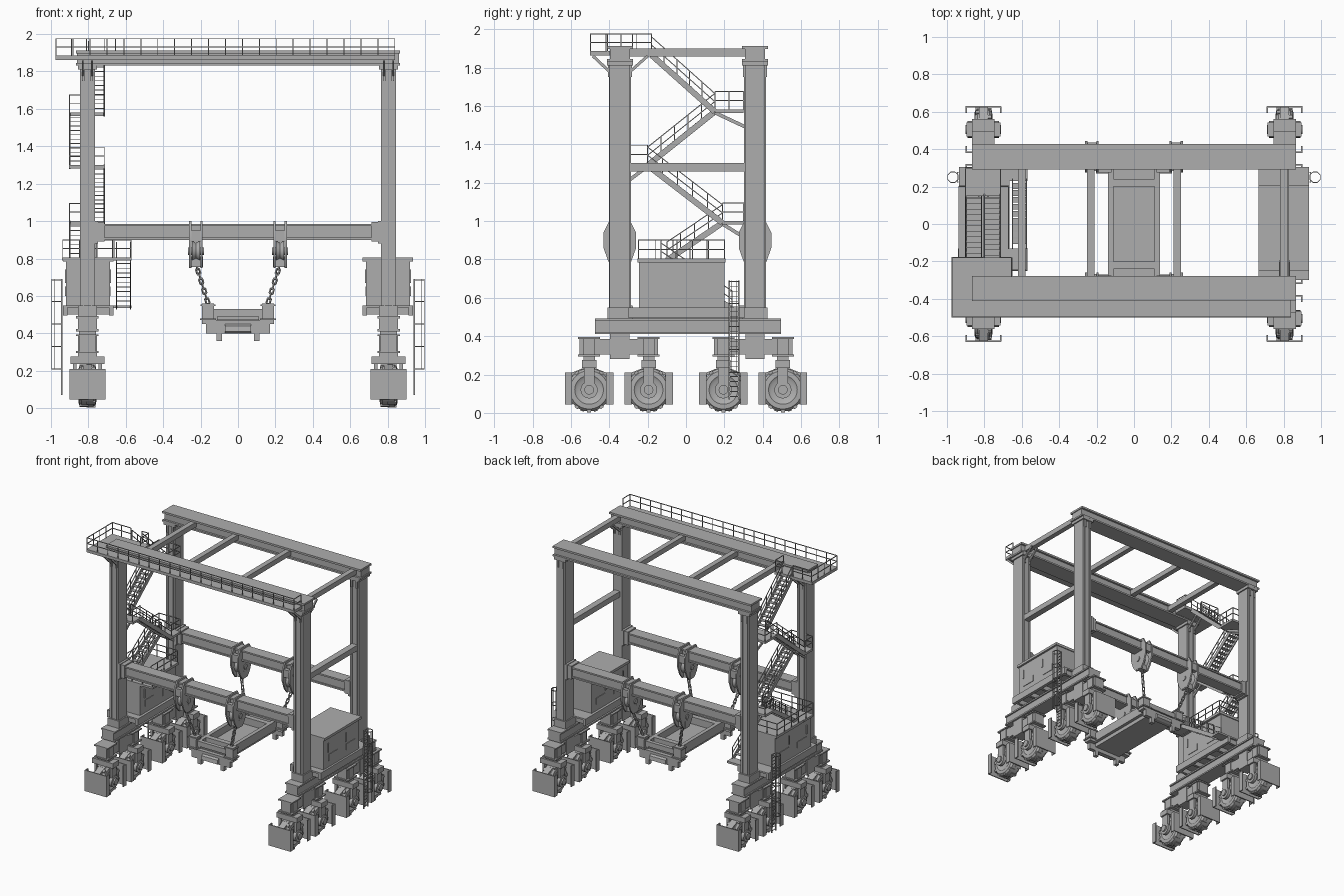
import bpy, bmesh, math
from mathutils import Vector as V

if "Cube" in bpy.data.objects:
    bpy.data.objects.remove(bpy.data.objects["Cube"], do_unlink=True)

steel = bpy.data.materials.new("plain grey steel")
steel.use_nodes = True
GREY = (0.42, 0.42, 0.42, 1)
steel.diffuse_color = GREY
steel.node_tree.nodes["Principled BSDF"].inputs["Base Color"].default_value = GREY


class Part:
    """Collects simple solids into one named object."""
    def __init__(self, name):
        self.name, self.bm = name, bmesh.new()

    def obox(self, c, u, v, w):
        vs = [self.bm.verts.new(c + u * i + v * j + w * k)
              for i in (-1, 1) for j in (-1, 1) for k in (-1, 1)]
        for f in ("0132", "4576", "0451", "2376", "0264", "1375"):
            self.bm.faces.new([vs[int(i)] for i in f])

    def box(self, x0, x1, y0, y1, z0, z1):
        lo, hi = V((x0, y0, z0)), V((x1, y1, z1))
        h = (hi - lo) / 2
        self.obox((lo + hi) / 2, V((h.x, 0, 0)), V((0, h.y, 0)), V((0, 0, h.z)))

    def cbox(self, x, y, z0, z1, wx, wy):
        self.box(x - wx / 2, x + wx / 2, y - wy / 2, y + wy / 2, z0, z1)

    def beam(self, a, b, w=0.006, h=0.006):
        a, b = V(a), V(b)
        d = (b - a).normalized()
        u = d.cross(V((0, 0, 1)))
        u = u.normalized() if u.length > 0.01 else V((1, 0, 0))
        self.obox((a + b) / 2, (b - a) / 2, u * w / 2, u.cross(d) * h / 2)

    def lathe_x(self, c, prof, n=24):
        rings = []
        for x, r in prof:
            rings.append([self.bm.verts.new((c[0] + x, c[1] + r * math.cos(t), c[2] + r * math.sin(t)))
                          for t in (math.tau * i / n for i in range(n))])
        for p, q in zip(rings, rings[1:]):
            for i in range(n):
                j = (i + 1) % n
                self.bm.faces.new((p[i], p[j], q[j], q[i]))
        self.bm.faces.new(rings[0])
        self.bm.faces.new(rings[-1])

    def prism_x(self, x0, x1, pts):
        a, b = [[self.bm.verts.new((x, y, z)) for y, z in pts] for x in (x0, x1)]
        self.bm.faces.new(a)
        self.bm.faces.new(b)
        for i in range(len(pts)):
            j = (i + 1) % len(pts)
            self.bm.faces.new((a[i], a[j], b[j], b[i]))

    def railing(self, pts, h=0.09, gap=0.09):
        for a, b in zip(pts, pts[1:]):
            a, b = V(a), V(b)
            n = max(1, round((b - a).length / gap))
            for i in range(n + 1):
                p = a.lerp(b, i / n)
                self.beam(p, p + V((0, 0, h)), 0.005, 0.005)
            for k in (0.5, 1):
                up = V((0, 0, h * k))
                self.beam(a + up, b + up, 0.005, 0.005)

    def flight(self, x0, x1, y0, z0, y1, z1):
        n = round((z1 - z0) / 0.024)
        for x in (x0, x1):
            self.beam((x, y0, z0 - 0.01), (x, y1, z1 - 0.01), 0.007, 0.03)
            self.railing([(x, y0, z0), (x, y1, z1)], 0.085)
        for i in range(1, n):
            t = i / n
            self.cbox((x0 + x1) / 2, y0 + (y1 - y0) * t, z0 + (z1 - z0) * t - 0.004,
                      z0 + (z1 - z0) * t, x1 - x0, 0.03)

    def done(self, smooth=False):
        bmesh.ops.recalc_face_normals(self.bm, faces=self.bm.faces)
        me = bpy.data.meshes.new(self.name)
        self.bm.to_mesh(me)
        self.bm.free()
        me.materials.append(steel)
        ob = bpy.data.objects.new(self.name, me)
        bpy.context.collection.objects.link(ob)
        if smooth:
            bpy.ops.object.select_all(action='DESELECT')
            ob.select_set(True)
            bpy.context.view_layer.objects.active = ob
            bpy.ops.object.shade_smooth_by_angle(angle=math.radians(35))


FRONT, BACK = -0.345, 0.36      # leg rows
SIDES = (("right", -1), ("left", 1))
LX = 0.805                      # leg offset

# Legs, sills and bogies
for side, s in SIDES:
    x = s * LX
    legs = Part(side + "_legs")
    for y in (FRONT, BACK):
        legs.cbox(x, y, 0.49, 1.84, 0.08, 0.105)
        legs.cbox(x, y, 0.49, 0.55, 0.1, 0.13)
        legs.cbox(x, y, 0.28, 0.42, 0.09, 0.1)
        for d in (-1, 1):       # ribs and head gussets
            legs.cbox(x + d * 0.022, y, 0.55, 1.82, 0.006, 0.115)
            legs.cbox(x + d * 0.022, y, 1.75, 1.84, 0.012, 0.125)
        legs.cbox(x, y, 1.81, 1.835, 0.1, 0.135)
    legs.done()

    sill = Part(side + "_sill_beam")
    sill.box(x - 0.05, x + 0.05, -0.475, 0.495, 0.42, 0.48)
    for z in (0.41, 0.48):
        sill.box(x - 0.06, x + 0.06, -0.475, 0.495, z, z + 0.012)
    sill.done()

    bogie = Part(side + "_bogies")
    for y, ends in ((FRONT, (-0.505, -0.195)), (BACK, (0.195, 0.505))):
        bogie.box(x - 0.04, x + 0.04, ends[0], ends[1], 0.305, 0.385)
        for e in ends:
            bogie.cbox(x, e, 0.295, 0.305, 0.12, 0.115)
            bogie.cbox(x, e, 0.385, 0.395, 0.12, 0.115)
            bogie.cbox(x, e, 0.3, 0.39, 0.085, 0.1)
            for d in (-1, 1):
                bogie.cbox(x + d * 0.045, e, 0.3, 0.39, 0.012, 0.06)
    bogie.done()

    fork, tyre, guard = Part(side + "_wheel_forks"), Part(side + "_wheels"), Part(side + "_wheel_guards")
    for y in (-0.505, -0.195, 0.195, 0.505):
        fork.cbox(x, y, 0.235, 0.275, 0.18, 0.075)
        fork.cbox(x, y, 0.27, 0.3, 0.1, 0.06)
        for d in (-1, 1):
            fork.cbox(x + d * 0.068, y, 0.12, 0.275, 0.02, 0.055)
            fork.lathe_x((x + d * 0.072, y, 0.12), [(-0.012, 0.045), (0.012, 0.045)], 16)
            fork.lathe_x((x + d * 0.085, y, 0.12), [(-0.01, 0.025), (0.01, 0.025)], 12)
            # shield plate with short side returns
            e = y + d * 0.122
            guard.cbox(x, e, 0.045, 0.21, 0.19, 0.008)
            for k in (-1, 1):
                guard.cbox(x + k * 0.092, e - d * 0.016, 0.045, 0.21, 0.007, 0.036)
            guard.beam((x, y + d * 0.03, 0.225), (x, e, 0.19), 0.05, 0.015)
        tyre.lathe_x((x, y, 0.12), [(-0.038, 0.06), (-0.048, 0.075), (-0.046, 0.1), (-0.032, 0.112),
                                    (0.032, 0.112), (0.046, 0.1), (0.048, 0.075), (0.038, 0.06)], 28)
        for i in range(20):     # tread lugs
            t = math.tau * i / 20
            r = V((0, math.cos(t), math.sin(t)))
            k = 1 if i % 2 else -1
            tyre.obox(V((x + k * 0.018, y, 0.12)) + r * 0.109, V((0.024, 0, 0)),
                      r * 0.008, V((0, -r.z, r.y)) * 0.01)
    fork.done(True)
    tyre.done(True)
    guard.done()

    # Ladder with safety cage
    lad = Part(side + "_access_ladder")
    lx = s * 0.942
    for d in (-1, 1):
        lad.beam((lx, 0.25 + d * 0.025, 0.07), (lx, 0.25 + d * 0.025, 0.69), 0.007, 0.007)
    for i in range(24):
        z = 0.085 + i * 0.026
        lad.beam((lx, 0.225, z), (lx, 0.275, z), 0.004, 0.004)
    ring = [(s * (0.968 + 0.03 * math.cos(a)), 0.25 + 0.03 * math.sin(a))
            for a in (math.tau * (i + 0.5) / 8 for i in range(8))]
    for z in (0.21, 0.33, 0.45, 0.57, 0.685):
        for p, q in zip(ring, ring[1:] + ring[:1]):
            lad.beam((*p, z), (*q, z), 0.004, 0.006)
    for i in (0, 1, 6, 7):
        lad.beam((*ring[i], 0.21), (*ring[i], 0.69), 0.004, 0.004)
    lad.done()

    # Machine house on its base frame
    cab = Part(side + "_machine_house")
    x0, x1 = sorted((s * 0.685, s * 0.92))
    b0, b1 = sorted((s * 0.665, s * 0.935))
    cab.box(x0, x1, -0.245, 0.2, 0.55, 0.785)
    cab.box(b0, b1, -0.252, 0.207, 0.785, 0.805)
    cab.box(b0, b1, -0.3, 0.305, 0.538, 0.55)
    for bx in (b0 + 0.012, b1 - 0.012):
        cab.box(bx - 0.012, bx + 0.012, -0.3, 0.305, 0.495, 0.54)
    for i in range(5):
        cab.cbox((b0 + b1) / 2, -0.28 + i * 0.14, 0.5, 0.54, 0.26, 0.02)
    for y in (-0.13, 0.09):     # panels and door handles
        for fx in (x0, x1):
            cab.cbox(fx, y, 0.6, 0.65, 0.008, 0.11)
            cab.cbox(fx, y - 0.06, 0.67, 0.74, 0.012, 0.008)
    cab.done()

# Top girders and cross beams
for name, y in (("front", FRONT), ("back", BACK)):
    g = Part(name + "_top_girder")
    g.box(-0.86, 0.86, y - 0.052, y + 0.052, 1.84, 1.9)
    g.box(-0.867, 0.867, y - 0.068, y + 0.068, 1.897, 1.912)
    g.box(-0.867, 0.867, y - 0.068, y + 0.068, 1.832, 1.845)
    g.done()

    m = Part(name + "_hoist_beam")
    m.box(-0.765, 0.765, y - 0.035, y + 0.035, 0.91, 0.975)
    for z in (0.9, 0.973):
        m.box(-0.765, 0.765, y - 0.045, y + 0.045, z, z + 0.012)
    for s in (-1, 1):
        m.cbox(s * 0.758, y, 0.88, 1.0, 0.02, 0.115)
        m.cbox(s * 0.735, y, 0.89, 0.995, 0.04, 0.1)
    m.done()

cross = Part("top_cross_beams")
for x in (-0.6, -0.23, 0.23, 0.8):
    cross.box(x - 0.02, x + 0.02, FRONT, BACK, 1.858, 1.898)
cross.done()
tie = Part("left_leg_tie_beam")
tie.box(LX - 0.025, LX + 0.025, FRONT, BACK, 1.258, 1.302)
tie.done()

# Hoist blocks with chains
half = [(0.055, 1.0), (0.085, 0.94), (0.085, 0.86), (0.06, 0.79), (0.03, 0.75)]
for row, y in (("front", FRONT), ("back", BACK)):
    for side, s in SIDES:
        h = Part(f"{row}_{side}_hoist")
        x = s * 0.225
        outline = [(y + a, z) for a, z in half] + [(y - a, z) for a, z in reversed(half)]
        for d in (-1, 1):
            h.prism_x(x + d * 0.03 - 0.006, x + d * 0.03 + 0.006, outline)
            h.cbox(x, y + d * 0.062, 0.89, 0.95, 0.07, 0.03)
        h.lathe_x((x, y, 0.84), [(-0.042, 0.02), (0.042, 0.02)], 12)
        h.lathe_x((x, y, 0.84), [(-0.022, 0.055), (0, 0.045), (0.022, 0.055)], 20)
        h.cbox(x, y, 0.755, 0.81, 0.075, 0.045)
        h.done(True)

        chain = Part(f"{row}_{side}_chain")
        a, b = V((x, y, 0.77)), V((s * 0.16, 0.31 if y > 0 else -0.31, 0.56))
        d = (b - a).normalized()
        u = d.cross(V((0, 1, 0))).normalized()
        n = 8
        step = (b - a).length / n
        for i in range(n):
            c = a + d * step * (i + 0.5)
            w = u if i % 2 else u.cross(d)
            for k in (-1, 1):
                chain.beam(c + w * k * 0.009 - d * step * 0.5, c + w * k * 0.009 + d * step * 0.5, 0.007, 0.007)
                e = c + d * k * step * 0.55
                chain.beam(e - w * 0.011, e + w * 0.011, 0.007, 0.007)
        chain.done()

# Spreader
sp = Part("spreader")
sp.box(-0.115, 0.115, -0.31, 0.31, 0.43, 0.475)
for s in (-1, 1):
    sp.box(s * 0.125 - 0.015, s * 0.125 + 0.015, -0.32, 0.32, 0.46, 0.53)
    sp.cbox(0, s * 0.22, 0.475, 0.53, 0.25, 0.04)
    sp.cbox(0, s * 0.31, 0.49, 0.53, 0.27, 0.03)
    sp.cbox(0, s * 0.325, 0.4, 0.47, 0.34, 0.03)
    sp.prism_x(-0.07, 0.07, [(s * 0.34, 0.4), (s * 0.36, 0.41), (s * 0.355, 0.44), (s * 0.34, 0.45)])
    for t in (-1, 1):
        sp.cbox(s * 0.16, t * 0.31, 0.45, 0.56, 0.065, 0.06)
        sp.cbox(s * 0.16, t * 0.31, 0.47, 0.48, 0.085, 0.08)
        sp.cbox(s * 0.16, t * 0.31, 0.545, 0.555, 0.08, 0.07)
        sp.cbox(s * 0.1, t * 0.325, 0.36, 0.42, 0.03, 0.03)
sp.done()

# Front walkway with wide stair head
walk = Part("top_walkway")
walk.box(-0.975, 0.84, -0.5, -0.4, 1.862, 1.885)
walk.box(-0.975, -0.867, -0.42, -0.18, 1.862, 1.885)
walk.box(-0.88, -0.65, -0.3, -0.18, 1.862, 1.885)
walk.railing([(-0.81, -0.18, 1.885), (-0.972, -0.18, 1.885), (-0.972, -0.497, 1.885),
              (0.838, -0.497, 1.885), (0.838, -0.41, 1.885)])
walk.railing([(-0.655, -0.28, 1.885), (-0.655, -0.18, 1.885), (-0.715, -0.18, 1.885)])
for x in (-0.83, -0.78, 0.78, 0.83):
    walk.beam((x, -0.485, 1.86), (x, -0.4, 1.78), 0.01, 0.015)
    walk.beam((x, -0.2, 1.86), (x, -0.29, 1.78), 0.01, 0.015)
walk.done()

# Stair tower on the right side
OUT, INN = (-0.9, -0.815), (-0.8, -0.715)
stairs = Part("stair_flights")
stairs.flight(-0.65, -0.575, 0.24, 0.55, -0.13, 0.8)
stairs.flight(*OUT, -0.1, 0.805, 0.19, 1.0)
stairs.flight(*INN, 0.19, 1.0, -0.2, 1.3)
stairs.flight(*OUT, -0.2, 1.3, 0.15, 1.58)
stairs.flight(*INN, 0.15, 1.58, -0.18, 1.875)
stairs.done()

land = Part("stair_landings")
for y0, y1, z, leg in ((0.19, 0.3, 1.0, 0.31), (-0.295, -0.2, 1.3, -0.3), (0.15, 0.3, 1.58, 0.31)):
    land.box(-0.903, -0.712, y0, y1, z - 0.018, z)
    inner, outer = (y0, y1) if leg > 0 else (y1, y0)
    land.railing([(OUT[0], inner, z), (OUT[0], outer, z), (INN[1], outer, z), (INN[1], inner, z)], 0.095)
    for x in (-0.83, -0.78):
        land.beam((x, leg, z - 0.09), (x, inner, z - 0.015), 0.01, 0.018)
land.box(-0.94, -0.57, -0.25, -0.13, 0.79, 0.805)
land.box(-0.67, -0.57, 0.23, 0.305, 0.535, 0.55)
land.railing([(-0.937, 0.2, 0.805), (-0.937, -0.247, 0.805), (-0.573, -0.247, 0.805), (-0.573, -0.13, 0.805)], 0.095)
land.railing([(-0.937, 0.2, 0.805), (-0.67, 0.2, 0.805), (-0.67, -0.13, 0.805)], 0.095)
land.done()
